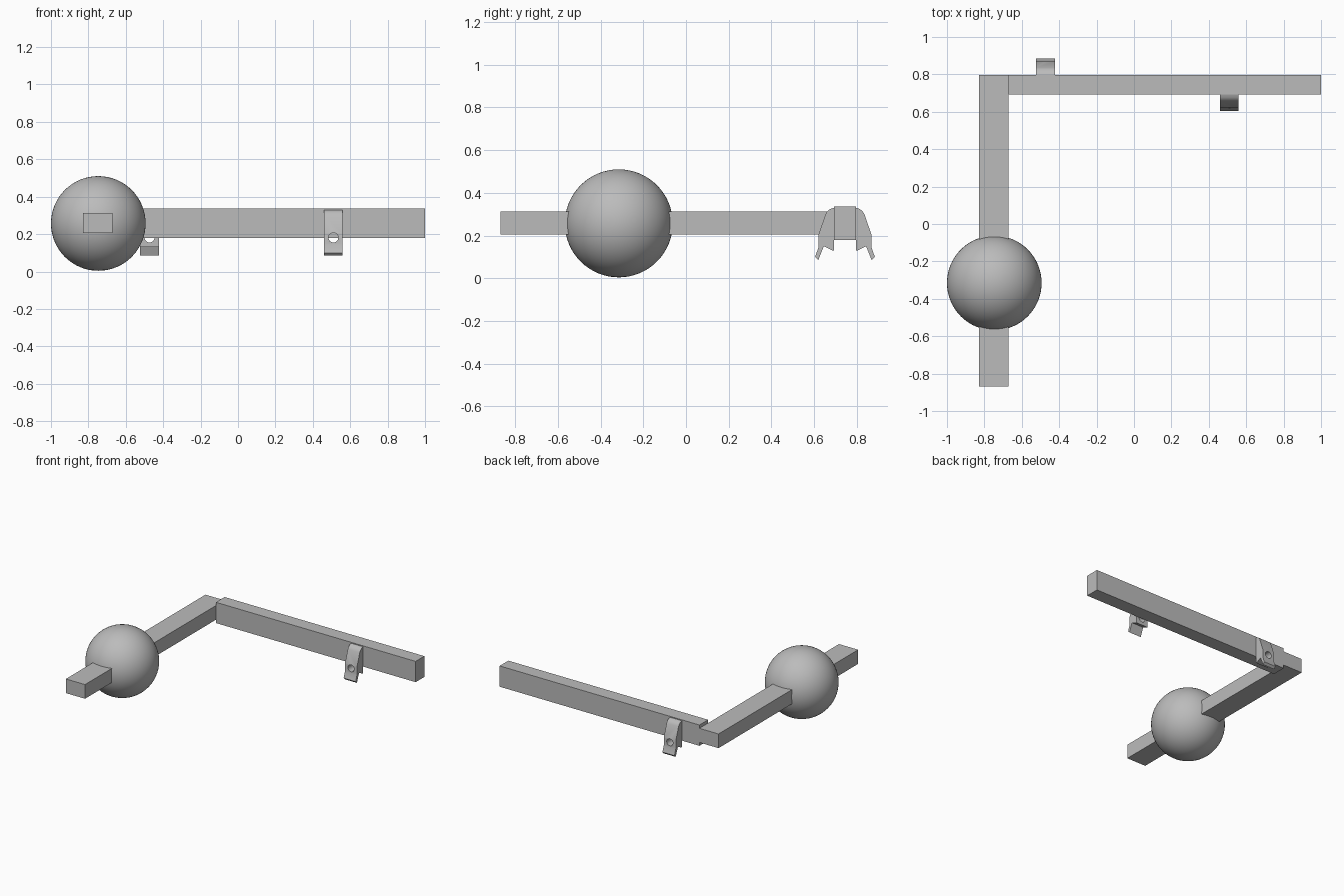
import bpy
import bmesh
import math
from mathutils import Matrix, Vector

cube = bpy.data.objects.get("Cube")
if cube:
    bpy.data.objects.remove(cube, do_unlink=True)

grey = bpy.data.materials.new("plain grey")
grey.use_nodes = True
GREY = (0.5, 0.5, 0.5, 1)
grey.diffuse_color = GREY
grey.node_tree.nodes["Principled BSDF"].inputs["Base Color"].default_value = GREY


def add_object(name, bm):
    bmesh.ops.recalc_face_normals(bm, faces=bm.faces)
    mesh = bpy.data.meshes.new(name)
    bm.to_mesh(mesh)
    bm.free()
    mesh.materials.append(grey)
    obj = bpy.data.objects.new(name, mesh)
    bpy.context.collection.objects.link(obj)
    return obj


def box(name, low, high):
    bm = bmesh.new()
    low, high = Vector(low), Vector(high)
    matrix = Matrix.Translation((low + high) / 2) @ Matrix.Diagonal((high - low).to_4d())
    bmesh.ops.create_cube(bm, size=1, matrix=matrix)
    return add_object(name, bm)


def activate(obj):
    bpy.ops.object.select_all(action="DESELECT")
    obj.select_set(True)
    bpy.context.view_layer.objects.active = obj


# Two bars meeting at a corner
box("ball_arm", (-0.83, -0.87, 0.205), (-0.67, 0.797, 0.312))
box("cross_beam", (-0.67, 0.693, 0.18), (1.0, 0.797, 0.337))

# Ball threaded on the arm
bm = bmesh.new()
bmesh.ops.create_uvsphere(bm, u_segments=64, v_segments=32, radius=0.253,
                          matrix=Matrix.Translation((-0.747, -0.315, 0.257)))
ball = add_object("ball", bm)
activate(ball)
bpy.ops.object.shade_smooth()

# Clip outline: distance out from the beam face, height
PROFILE = [(0, 0.33), (0.016, 0.325), (0.03, 0.315), (0.039, 0.3),
           (0.072, 0.205), (0.072, 0.145), (0.088, 0.1), (0.073, 0.085),
           (0.047, 0.15), (0.006, 0.13), (0, 0.13)]


def clip(name, x, face_y, outward):
    bm = bmesh.new()
    outline = bm.faces.new([bm.verts.new((x - 0.05, face_y + outward * d, z))
                            for d, z in PROFILE])
    side = bmesh.ops.extrude_face_region(bm, geom=[outline])
    moved = [v for v in side["geom"] if isinstance(v, bmesh.types.BMVert)]
    bmesh.ops.translate(bm, verts=moved, vec=(0.1, 0, 0))
    obj = add_object(name, bm)

    # Round screw hole through the clip
    bm = bmesh.new()
    bmesh.ops.create_cone(bm, cap_ends=True, segments=32, radius1=0.026,
                          radius2=0.026, depth=0.3,
                          matrix=Matrix.Translation((x, face_y, 0.181))
                          @ Matrix.Rotation(math.pi / 2, 4, "X"))
    cutter = add_object(name + "_cutter", bm)
    cutter.hide_render = True
    cut = obj.modifiers.new("screw hole", "BOOLEAN")
    cut.operation = "DIFFERENCE"
    cut.solver = "EXACT"
    cut.object = cutter
    activate(obj)
    bpy.ops.object.modifier_apply(modifier=cut.name)
    bpy.data.objects.remove(cutter, do_unlink=True)
    bpy.ops.object.shade_smooth_by_angle(angle=math.radians(28))


clip("front_clip", 0.51, 0.693, -1)
clip("back_clip", -0.473, 0.797, 1)
